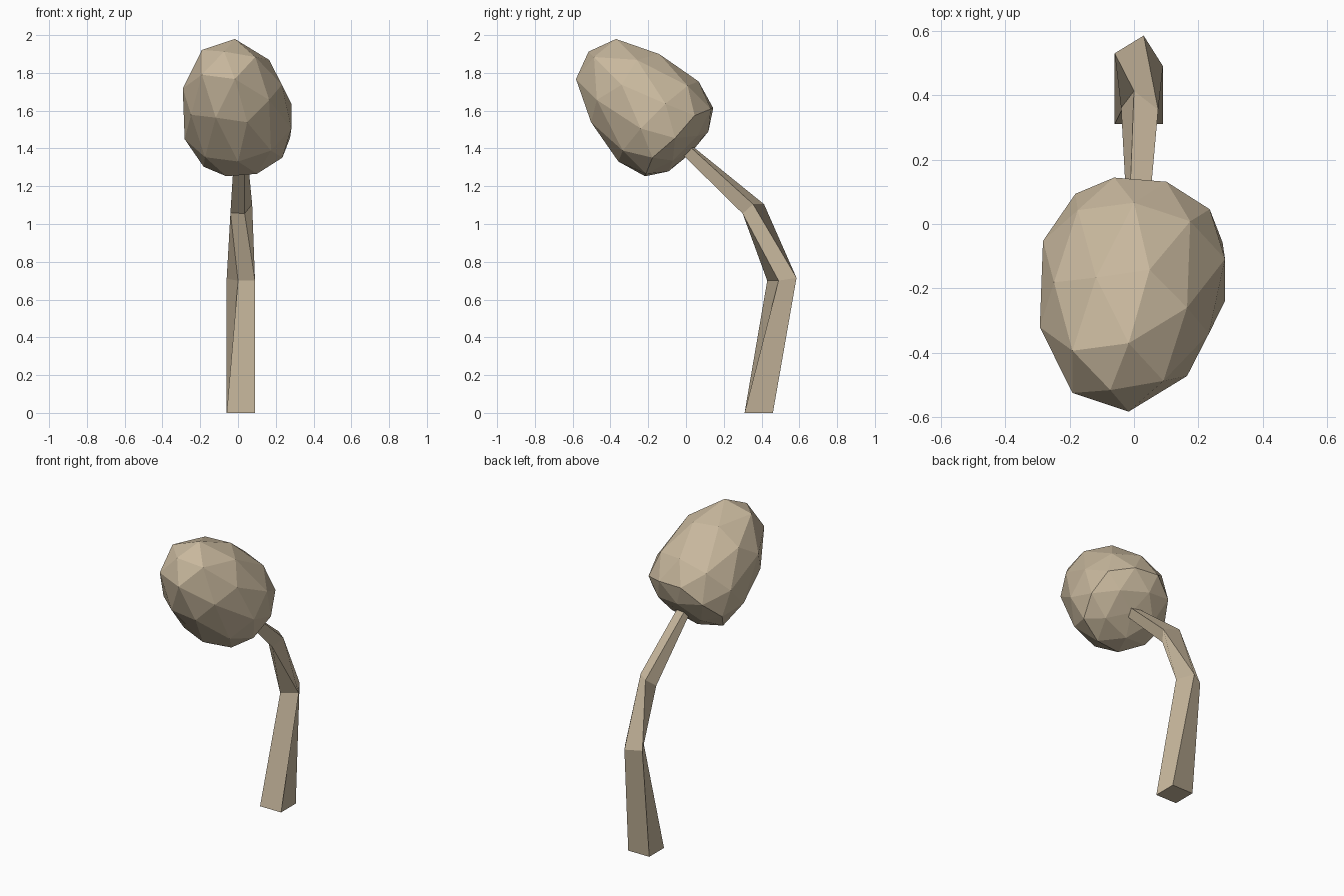
import bpy, bmesh, math
from mathutils import Matrix, Vector

if "Cube" in bpy.data.objects:
    bpy.data.objects.remove(bpy.data.objects["Cube"])

mat = bpy.data.materials.new("tan")
mat.diffuse_color = (0.58, 0.48, 0.34, 1)
mat.use_nodes = True
mat.node_tree.nodes["Principled BSDF"].inputs["Base Color"].default_value = mat.diffuse_color


def finish(bm, name):
    bmesh.ops.recalc_face_normals(bm, faces=bm.faces)
    mesh = bpy.data.meshes.new(name)
    bm.to_mesh(mesh)
    bm.free()
    mesh.materials.append(mat)
    obj = bpy.data.objects.new(name, mesh)
    bpy.context.collection.objects.link(obj)
    return obj


# Bent, twisting four-sided stem: one ring of corners per bend
rings = [
    [(-.06, .31, 0), (.09, .31, 0), (.09, .46, 0), (-.06, .46, 0)],
    [(0, .43, .70), (.09, .49, .70), (.03, .585, .715), (-.06, .53, .71)],
    [(-.04, .36, 1.06), (.035, .30, 1.055), (.075, .355, 1.105), (0, .413, 1.105)],
    [(-.02, -.005, 1.375), (.035, -.02, 1.37), (.045, .02, 1.41), (-.015, .03, 1.415)],
]
bm = bmesh.new()
loops = [[bm.verts.new(p) for p in ring] for ring in rings]
for a, b in zip(loops, loops[1:]):
    for i in range(4):
        j = (i + 1) % 4
        bm.faces.new((a[i], a[j], b[j], b[i]))
bm.faces.new(loops[0][::-1])
bm.faces.new(loops[-1])
finish(bm, "stem")

# Egg-shaped faceted head: long above its middle, flattened where the stem meets it
profile = [(-1, -.23), (-.851, -.22), (-.526, -.162), (-.447, -.145), (0, 0),
           (.447, .24), (.526, .285), (.851, .465), (1, .528)]


def height(z):
    return min(profile, key=lambda p: abs(p[0] - z))[1]


bm = bmesh.new()
bmesh.ops.create_icosphere(bm, subdivisions=2, radius=1)
for v in bm.verts:
    v.co = Vector((v.co.x * .3, v.co.y * .3, height(v.co.z)))
place = (Matrix.Translation((0, -.146, 1.543))
         @ Matrix.Rotation(math.radians(45), 4, 'X')
         @ Matrix.Rotation(math.radians(-8), 4, 'Y'))
bmesh.ops.transform(bm, matrix=place, verts=bm.verts)
finish(bm, "head")
